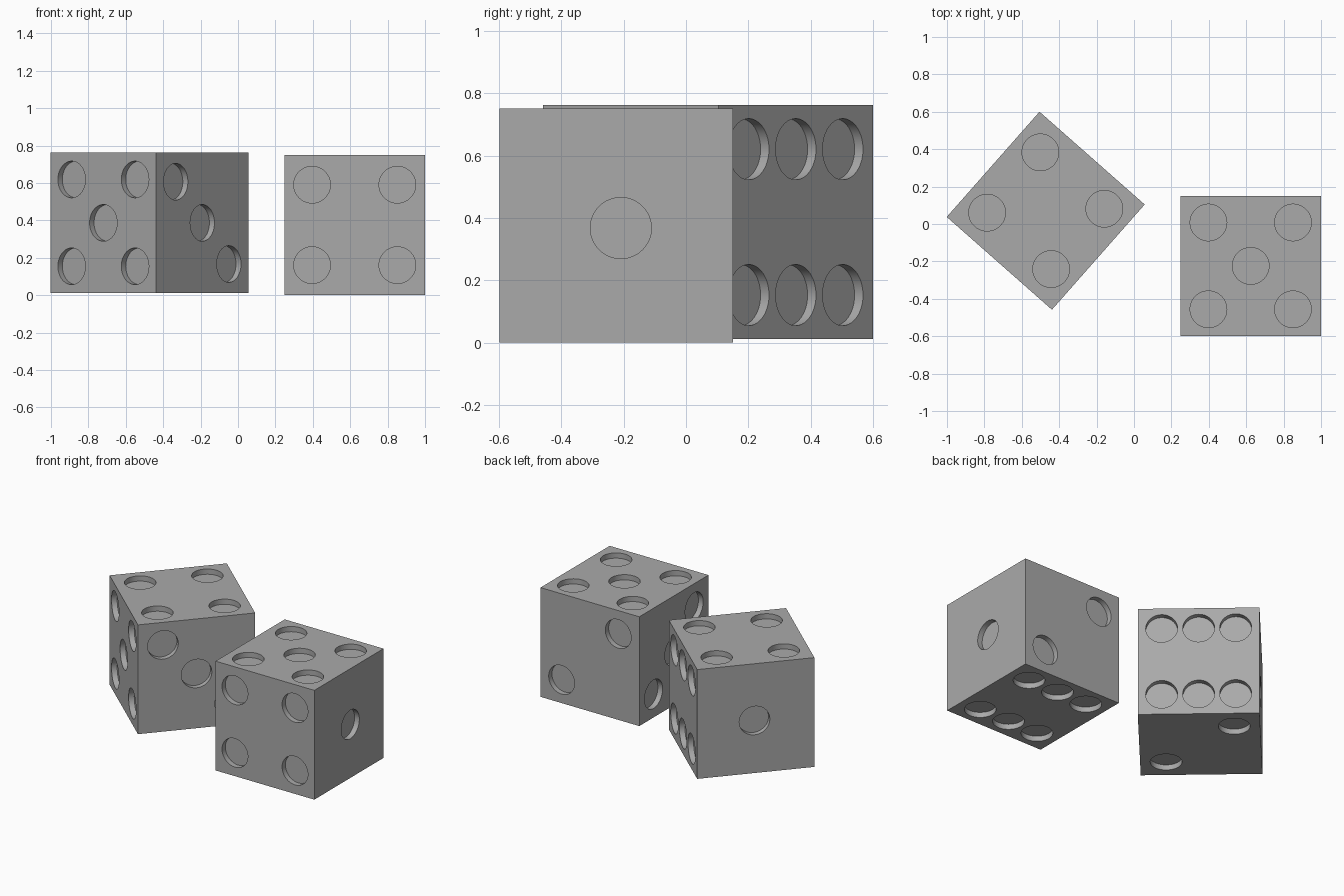
import bpy, bmesh, math
from mathutils import Matrix, Vector

old = bpy.data.objects.get("Cube")
if old:
    bpy.data.objects.remove(old, do_unlink=True)

SIZE, PIP_RADIUS, PIP_DEPTH = 0.75, 0.098, 0.036
HALF = SIZE / 2
X, Y, Z = Vector((1, 0, 0)), Vector((0, 1, 0)), Vector((0, 0, 1))

grey = bpy.data.materials.new("plain_grey")
grey.use_nodes = True
colour = (0.4, 0.4, 0.4, 1)
grey.diffuse_color = colour
grey.node_tree.nodes["Principled BSDF"].inputs["Base Color"].default_value = colour


def corners(u, v):
    return [(a * u, b * v) for a in (-1, 1) for b in (-1, 1)]


# Each face: its two axes (their cross product points outward) and pip centres
FACES = [
    (Y, Z, [(0.015, -0.008)]),
    (Z, X, [(0.215, -0.215), (-0.215, 0.215)]),
    (Z, Y, [(0.215, -0.22), (0, 0), (-0.215, 0.22)]),
    (X, Z, corners(0.228, 0.215)),
    (X, Y, corners(0.226, 0.232) + [(0, 0)]),
    (Y, X, corners(0.234, 0.228) + [(-0.234, 0), (0.234, 0)]),
]


def new_object(name, bm):
    mesh = bpy.data.meshes.new(name)
    bm.to_mesh(mesh)
    bm.free()
    mesh.materials.append(grey)
    obj = bpy.data.objects.new(name, mesh)
    bpy.context.collection.objects.link(obj)
    return obj


# Die body
bm = bmesh.new()
bmesh.ops.create_cube(bm, size=SIZE)
first_die = new_object("front_die", bm)

# Short cylinders that sink the round pips into every face
bm = bmesh.new()
for u, v, pips in FACES:
    n = u.cross(v)
    turn = Matrix((u, v, n)).transposed().to_4x4()
    for a, b in pips:
        place = Matrix.Translation(u * a + v * b + n * HALF) @ turn
        bmesh.ops.create_cone(bm, cap_ends=True, segments=64, radius1=PIP_RADIUS,
                              radius2=PIP_RADIUS, depth=PIP_DEPTH * 2, matrix=place)
cutter = new_object("pip_cutter", bm)
cutter.hide_render = True

# Cut the pips and keep the result as a plain mesh
cut = first_die.modifiers.new("pips", 'BOOLEAN')
cut.operation = 'DIFFERENCE'
cut.solver = 'EXACT'
cut.object = cutter
graph = bpy.context.evaluated_depsgraph_get()
die_mesh = bpy.data.meshes.new_from_object(first_die.evaluated_get(graph))
die_mesh.name = "die"
first_die.modifiers.clear()
first_die.data = die_mesh
bpy.data.objects.remove(cutter, do_unlink=True)

# Smooth pip walls, sharp rims and edges
bpy.ops.object.select_all(action='DESELECT')
first_die.select_set(True)
bpy.context.view_layer.objects.active = first_die
bpy.ops.object.shade_smooth_by_angle(angle=math.radians(30))

# Front die stands square; back die is rolled onto its side and turned
first_die.location = (0.624, -0.224, 0.376)
back_die = bpy.data.objects.new("back_die", die_mesh)
bpy.context.collection.objects.link(back_die)
back_die.matrix_world = (Matrix.Translation((-0.472, 0.071, 0.387))
                         @ Matrix.Rotation(math.radians(138.6), 4, 'Z')
                         @ Matrix.Rotation(math.radians(-90), 4, 'X'))
